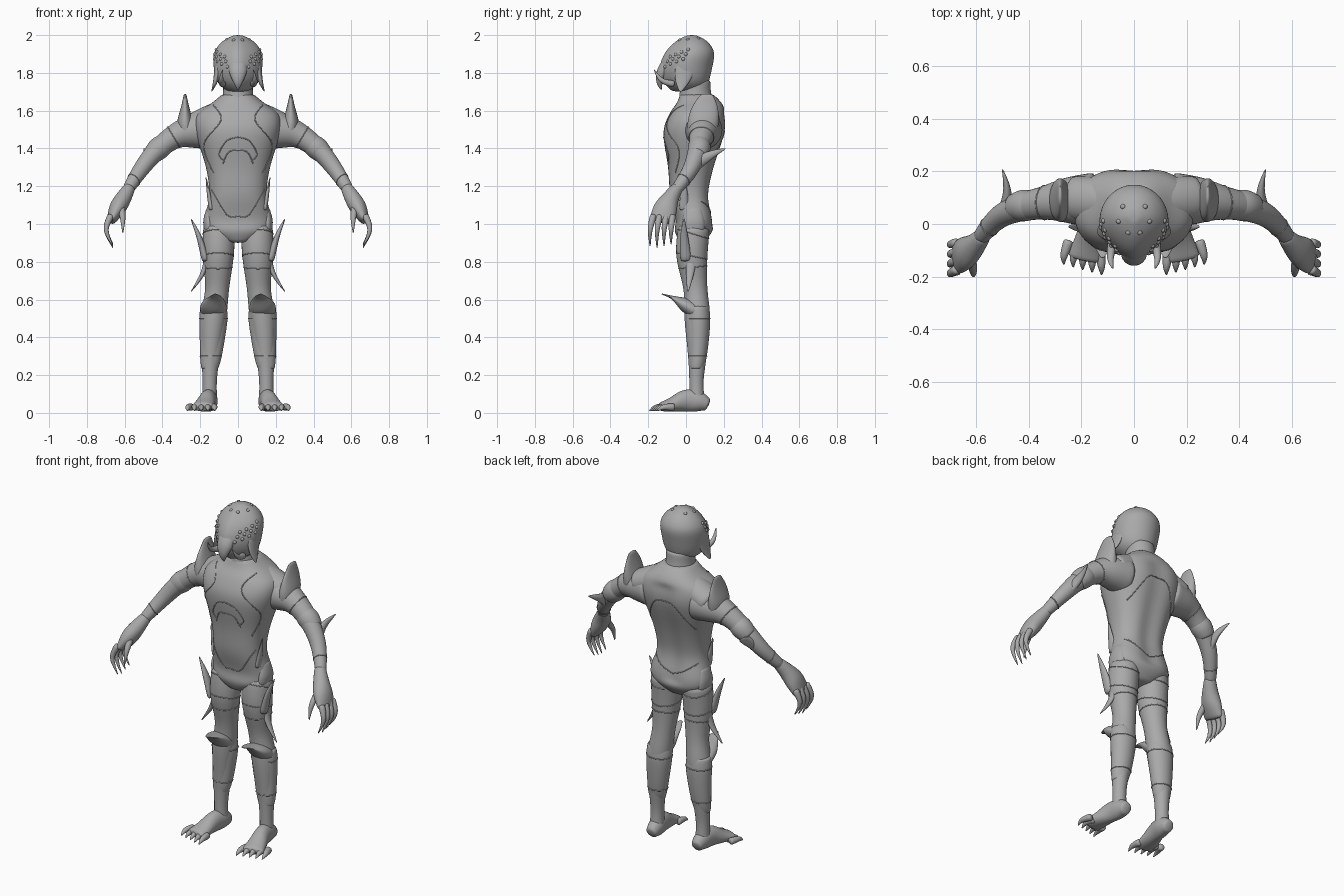
import bpy
import bmesh
import math
from mathutils import Vector
from mathutils.bvhtree import BVHTree

cube = bpy.data.objects.get("Cube")
if cube:
    bpy.data.objects.remove(cube)

grey = (.4, .4, .4, 1)
material = bpy.data.materials.new("plain grey")
material.use_nodes = True
material.diffuse_color = grey
material.node_tree.nodes["Principled BSDF"].inputs["Base Color"].default_value = grey
X, Y, Z = Vector((1, 0, 0)), Vector((0, 1, 0)), Vector((0, 0, 1))


def smooth(knots, steps):
    """Pass an even curve through a few knots of any dimension."""
    knots = [Vector(knot) for knot in knots]
    padded = [knots[0]] + knots + [knots[-1]]
    result = []
    for before, start, end, after in zip(padded, padded[1:], padded[2:], padded[3:]):
        leave, arrive = (end - before) / 2, (after - start) / 2
        for step in range(steps):
            t = step / steps
            ease = t * t * (3 - 2 * t)
            result.append(start.lerp(end, ease) + leave * t * (1 - t) ** 2 - arrive * t * t * (1 - t))
    return result + [knots[-1]]


def finish(name, bm, mirror=True, subdivide=True):
    bmesh.ops.recalc_face_normals(bm, faces=bm.faces)
    mesh = bpy.data.meshes.new(name)
    bm.to_mesh(mesh)
    bm.free()
    mesh.materials.append(material)
    mesh.shade_smooth()
    part = bpy.data.objects.new(name, mesh)
    bpy.context.collection.objects.link(part)
    if mirror:
        part.modifiers.new("mirror", "MIRROR").use_mirror_merge = False
    if subdivide:
        part.modifiers.new("smooth", "SUBSURF").render_levels = 1
    return part


def skin(name, rows, ref=Y, mirror=True, level=False, sides=16, square=2, shape=None):
    """Skin rows of centre, side radius and ref radius; level keeps rings horizontal."""
    rows = smooth(rows, 3)
    centres = [Vector(row[:3]) for row in rows]
    bm = bmesh.new()
    loops = []
    for i, row in enumerate(rows):
        ahead, behind = centres[min(i + 1, len(rows) - 1)], centres[max(i - 1, 0)]
        along = Z if level else (ahead - behind).normalized()
        up = (ref - along * ref.dot(along)).normalized()
        across = up.cross(along)
        loop = []
        for k in range(sides):
            angle = math.tau * k / sides
            c, s = (math.copysign(abs(f) ** (2 / square), f) for f in (math.cos(angle), math.sin(angle)))
            point = centres[i] + across * c * row[3] + up * s * row[4]
            loop.append(bm.verts.new(shape(point, s) if shape else point))
        loops.append(loop)
    for low, high in zip(loops, loops[1:]):
        for k in range(sides):
            bm.faces.new((low[k - 1], low[k], high[k], high[k - 1]))
    bm.faces.new(loops[0])
    bm.faces.new(loops[-1])
    return finish(name, bm, mirror)


def tube(name, rows, flat=1, **options):
    """Skin rows of x, y, z and radius; flat scales the ref radius."""
    return skin(name, [(*row, row[-1] * flat) for row in rows], **options)


def spike(name, base, middle, tip, radius, flat=1, **options):
    rows = [(*base, radius), (*middle, radius * .7), (*tip, .002)]
    return tube(name, rows, flat, sides=10, **options)


def body(name, rows, **options):
    """Skin rows of height, middle depth, half width and half depth."""
    rows = [(0, y, z, width, depth) for z, y, width, depth in rows]
    return skin(name, rows, mirror=False, level=True, sides=28, **options)


def spine_groove(point, back):
    if back > .5 and 1 < point.z < 1.6:
        point.y -= .02 * max(0, 1 - abs(point.x) / .07)
    return point


def narrow_face(point, back):
    if back < 0:
        point.x *= 1 - back * back / 2.5
    return point


# Torso, neck and head
torso = body("torso", [
    (.9, .03, .05, .06), (.96, .04, .16, .1), (1.03, .045, .178, .1), (1.15, .02, .152, .105),
    (1.3, .03, .17, .125), (1.48, .045, .225, .167), (1.58, .06, .22, .15),
    (1.64, .07, .14, .12), (1.69, .055, .08, .085)], square=2.4, shape=spine_groove)
body("neck", [(1.6, .06, .1, .11), (1.68, .05, .08, .085), (1.77, .05, .08, .08)])
head = body("head", [
    (1.7, .01, .05, .08), (1.75, 0, .11, .12), (1.83, 0, .13, .14),
    (1.91, .02, .127, .13), (1.97, .03, .08, .08), (2, .03, .02, .02)], shape=narrow_face)
tube("beak", [(0, -.07, 1.88, .05), (0, -.12, 1.81, .05), (0, -.14, 1.75, .025),
              (0, -.13, 1.71, .003)], .7, mirror=False)
spike("tusk", (.08, -.06, 1.74), (.09, -.13, 1.76), (.08, -.17, 1.82), .02)
spike("cheek_flap", (.105, 0, 1.84), (.118, -.02, 1.76), (.14, -.03, 1.7), .02, 3)

# Arms with shoulders, cuffs, fins and shoulder plates
arm = tube("arm", [(.14, .09, 1.5, .11), (.25, .09, 1.49, .09), (.34, .08, 1.46, .065),
                   (.44, .06, 1.38, .053), (.52, .02, 1.28, .043), (.59, -.06, 1.17, .03)])
tube("trapezius", [(.03, .08, 1.63, .05), (.14, .09, 1.56, .075), (.25, .1, 1.51, .07)], 1.2)
tube("elbow_cuff", [(.38, .07, 1.43, .055), (.42, .07, 1.4, .062), (.46, .06, 1.36, .05)])
spike("elbow_fin", (.5, .03, 1.3), (.48, .12, 1.36), (.5, .21, 1.4), .025, 1.5, ref=Z)
skin("pauldron", [(.27, .085, 1.45, .04, .07), (.28, .09, 1.53, .045, .085),
                  (.28, .1, 1.62, .022, .07), (.28, .11, 1.69, .006, .03)], level=True)

# Clawed hands
skin("palm", [(.57, -.04, 1.2, .03, .03), (.605, -.08, 1.14, .043, .045),
              (.64, -.11, 1.08, .045, .065), (.675, -.13, 1.01, .022, .065)])
for i in range(4):
    y = -.19 + i * .037
    spike(f"finger_{i}", (.67, y * .9, 1.05), (.7, y, .97), (.66, y, .87 + abs(i - 1) / 100), .02)
spike("thumb", (.62, -.12, 1.1), (.61, -.18, 1.03), (.61, -.2, .95), .022)

# Legs with shin guards and knee blades
leg = tube("leg", [(.1, .045, 1, .085), (.105, .03, .84, .086), (.11, .05, .66, .064),
                   (.13, .06, .5, .07), (.145, .06, .3, .05), (.15, .055, .16, .038),
                   (.15, .06, .03, .043)])
shin = tube("shin_guard", [(.13, .06, .57, .07), (.13, .065, .5, .077), (.137, .065, .38, .067),
                           (.145, .06, .28, .056), (.15, .055, .23, .044)], .85, level=True)
skin("knee_blade", [(.13, .06, .53, .07, .04), (.13, 0, .57, .07, .04),
                    (.12, -.07, .61, .04, .01), (.12, -.13, .63, .006, .003)], ref=Z)

# Clawed feet
skin("foot", [(.15, .12, .04, .03, .03), (.15, .07, .06, .045, .055),
              (.16, 0, .065, .045, .06), (.175, -.07, .045, .055, .04),
              (.19, -.14, .03, .065, .022)], ref=Z)
for i in range(5):
    x, y, fan = .13 + i * .029, -.15 + i * .01, (i - 1) / 150
    spike(f"toe_{i}", (x, y + .05, .03), (x + fan, y - .01, .03), (x + fan, y - .045, .01), .022, ref=Z)

# Hip, thigh and waist blades
spike("hip_blade", (.17, 0, .8), (.205, -.01, .93), (.25, -.01, 1.03), .022, 1.5)
spike("thigh_blade", (.16, .03, .82), (.19, .02, .73), (.25, .01, .64), .018, 1.7)
spike("waist_blade", (.14, -.01, 1.07), (.155, -.01, 1.16), (.17, -.01, 1.25), .015, 2)
tube("hip_plate", [(.15, .04, .96, .03), (.155, .04, 1.02, .03), (.145, .04, 1.09, .02)], 2, level=True)

# Surface lookup for seams and knobs
bpy.context.view_layer.update()
graph = bpy.context.evaluated_depsgraph_get()
surfaces = {part: BVHTree.FromObject(part, graph) for part in (torso, head, arm, leg, shin)}


def seam(name, part, rays, closed=False):
    """Fine raised seam where rays meet a part, repeated on both sides."""
    hits = [surfaces[part].ray_cast(start, direction)[0] for start, direction in rays]
    hits = [hit for hit in hits if hit]
    curve = bpy.data.curves.new(name, "CURVE")
    curve.dimensions = "3D"
    curve.bevel_depth = .003
    curve.bevel_resolution = 1
    curve.materials.append(material)
    for side in (1, -1):
        spline = curve.splines.new("POLY")
        spline.points.add(len(hits) - 1)
        spline.use_cyclic_u = closed
        for point, hit in zip(spline.points, hits):
            point.co = (hit.x * side, hit.y, hit.z, 1)
    bpy.context.collection.objects.link(bpy.data.objects.new(name, curve))


def drawn(name, knots, facing=-1):
    """Torso seam through x, z knots, projected from the front or back."""
    seam(name, torso, [(Vector((p.x, facing, p.y)), -Y * facing) for p in smooth(knots, 16)])


def around(name, part, centre, axis=Z, tilt=0):
    """Closed seam round a limb."""
    across = axis.cross(Y).normalized()
    other = axis.cross(across)
    rays = []
    for k in range(64):
        c, s = math.cos(math.tau * k / 64), math.sin(math.tau * k / 64)
        rays.append((Vector(centre), (across * c + other * s + axis * tilt * s).normalized()))
    seam(name, part, rays, True)


# Armour seams
drawn("chest_seam", [(.13, 1.63), (.09, 1.55), (.18, 1.42), (.13, 1.27)])
drawn("belly_arch", [(0, 1.46), (.06, 1.44), (.1, 1.37), (.07, 1.33)])
drawn("rib_seam", [(0, 1.39), (.05, 1.38), (.08, 1.32)])
drawn("belt_seam", [(0, 1.04), (.06, 1.05), (.14, 1.18)])
drawn("back_yoke", [(0, 1.5), (.07, 1.48), (.15, 1.34)], 1)
drawn("back_belt", [(0, 1.04), (.07, 1.07), (.14, 1.12)], 1)
for height, tilt in ((.95, .3), (.83, .2), (.77, -.1)):
    around("thigh_band", leg, (.1, .03, height), tilt=tilt)
for height in (.5, .3):
    around("shin_band", shin, (.14, .06, height))
around("arm_band", arm, (.34, .08, 1.46), (X - Z * .6).normalized())
around("wrist_band", arm, (.55, -.01, 1.23), (X - Y - Z).normalized())

# Knobs in rows down the sides of the face, and a few on the crown
bm = bmesh.new()
spots = [(.4 + i * .3 + j * .1, -.2 + j * .2 + i * .1) for i in range(4) for j in range(3)]
spots += [(turn, 1.1) for turn in (.4, 1.4, 2.4)]
for turn, lift in spots:
    flat = math.cos(lift)
    way = Vector((math.sin(turn) * flat, -math.cos(turn) * flat, math.sin(lift)))
    hit = surfaces[head].ray_cast(Vector((0, .02, 1.86)), way)[0]
    knob = bmesh.ops.create_icosphere(bm, subdivisions=2, radius=.01)
    bmesh.ops.translate(bm, verts=knob["verts"], vec=hit - way * .003)
finish("brow_knobs", bm, subdivide=False)
